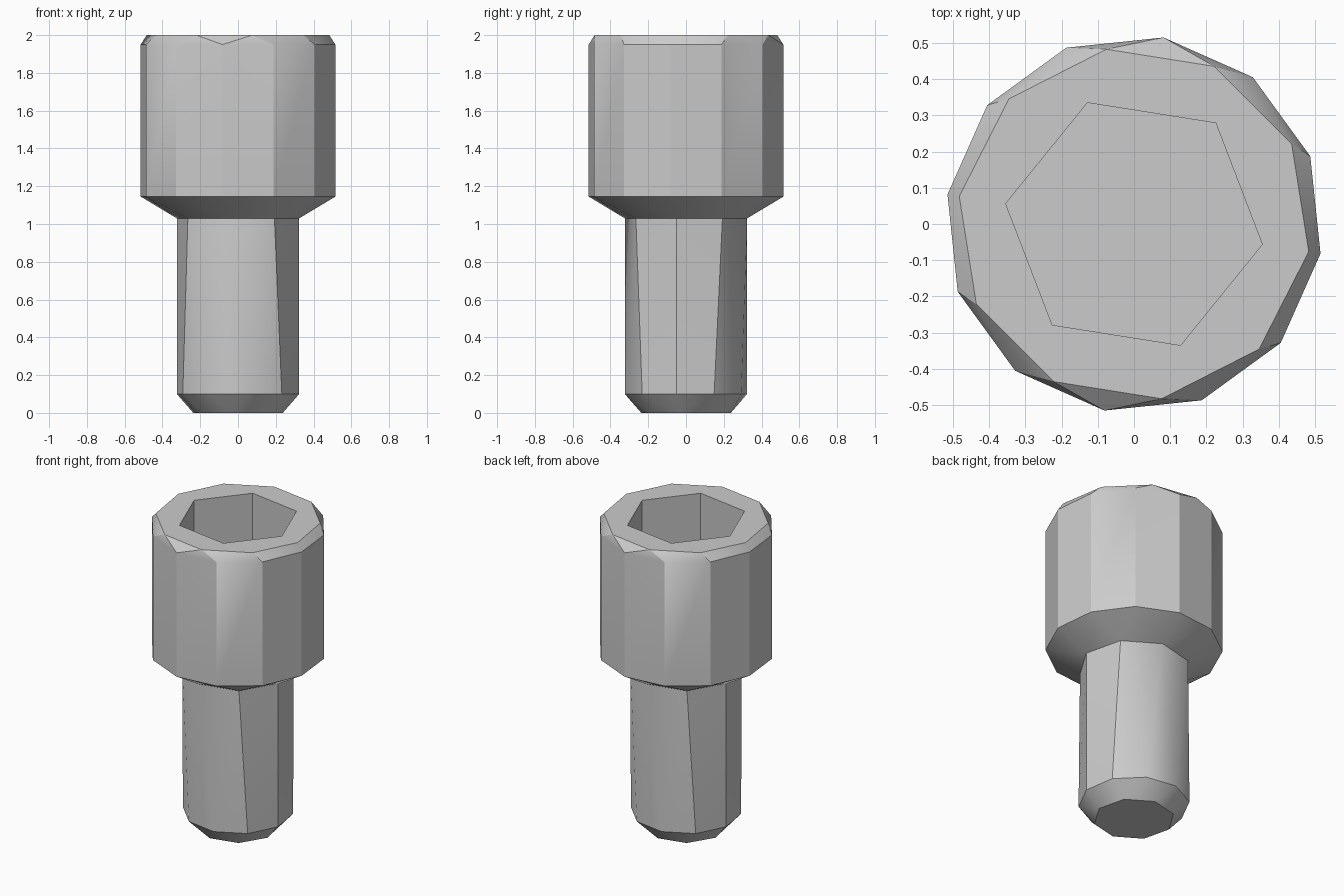
import bpy
import bmesh
from math import cos, sin, pi, radians

cube = bpy.data.objects.get("Cube")
if cube:
    bpy.data.objects.remove(cube, do_unlink=True)

PHASE = radians(-9)

steel = bpy.data.materials.new("grey steel")
steel.use_nodes = True
GREY = (0.6, 0.6, 0.6, 1)
steel.diffuse_color = GREY
steel.node_tree.nodes["Principled BSDF"].inputs["Base Color"].default_value = GREY


def ring(bm, sides, radius, z):
    """Counter-clockwise loop of vertices."""
    angles = [PHASE + 2 * pi * i / sides for i in range(sides)]
    return [bm.verts.new((radius * cos(a), radius * sin(a), z)) for a in angles]


def bridge(bm, a, b):
    """Skin two rings, with triangles where their side counts differ."""
    n, m = len(a), len(b)
    if n == m:
        for i in range(n):
            j = (i + 1) % n
            bm.faces.new((a[i], a[j], b[j], b[i]))
        return
    i = j = 0
    while i < n or j < m:
        if j == m or (i < n and (i + 0.5) / n <= (j + 0.5) / m):
            bm.faces.new((a[i % n], a[(i + 1) % n], b[j % m]))
            i += 1
        else:
            bm.faces.new((a[i % n], b[(j + 1) % m], b[j % m]))
            j += 1


def turned_part(name, sections, cap_start=False, cap_end=False):
    """Part made of stacked rings given as (sides, radius, z)."""
    bm = bmesh.new()
    rings = [ring(bm, *s) for s in sections]
    for lower, upper in zip(rings, rings[1:]):
        bridge(bm, lower, upper)
    if cap_start:
        bm.faces.new(rings[0][::-1])
    if cap_end:
        bm.faces.new(rings[-1])
    mesh = bpy.data.meshes.new(name)
    bm.to_mesh(mesh)
    bm.free()
    mesh.materials.append(steel)
    obj = bpy.data.objects.new(name, mesh)
    bpy.context.collection.objects.link(obj)
    bpy.ops.object.select_all(action="DESELECT")
    obj.select_set(True)
    bpy.context.view_layer.objects.active = obj
    bpy.ops.object.shade_smooth_by_angle(angle=radians(29))
    return obj


# Shank with chamfered tip
turned_part("shank", [(8, 0.24, 0), (10, 0.328, 0.1), (8, 0.328, 1.03)],
            cap_start=True)

# Head: tapered underside, wall, top chamfer, rim and hexagonal socket
turned_part("socket_head", [
    (8, 0.328, 1.03),
    (12, 0.522, 1.145),
    (12, 0.522, 1.95),
    (10, 0.489, 2.0),
    (6, 0.359, 2.0),
    (6, 0.359, 1.5),
], cap_end=True)
